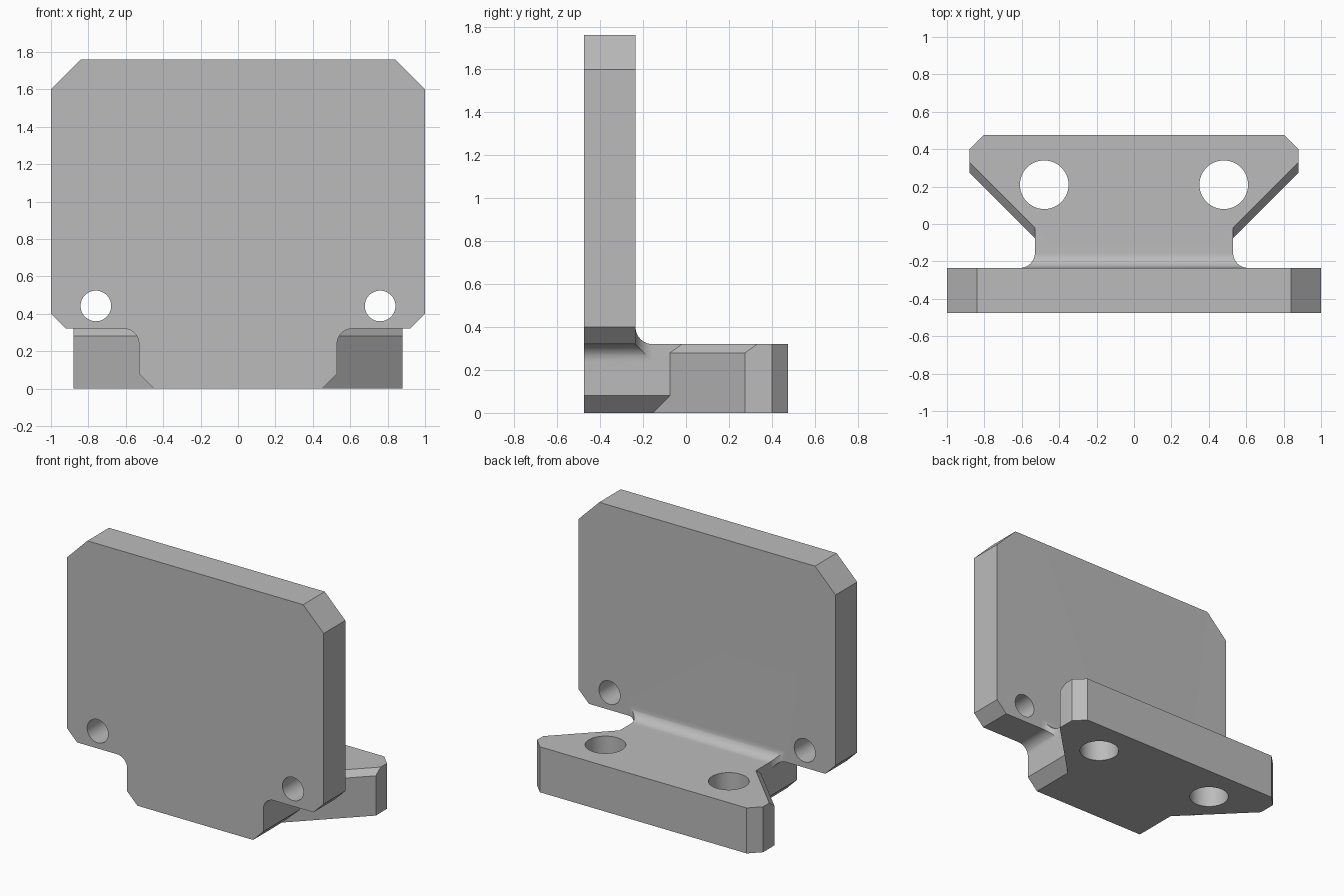
import bpy, bmesh
from math import cos, sin, radians

if "Cube" in bpy.data.objects:
    bpy.data.objects.remove(bpy.data.objects["Cube"])

grey = bpy.data.materials.new("plain grey")
grey.use_nodes = True
grey.diffuse_color = (0.5, 0.5, 0.5, 1)
grey.node_tree.nodes["Principled BSDF"].inputs["Base Color"].default_value = (0.5, 0.5, 0.5, 1)

FRONT, REAR = -0.475, 0.475      # depth limits
BACK = -0.235                    # rear face of the upright plate
DECK = 0.32                      # top of the foot
HEIGHT = 1.76
NECK = 0.53                      # half width of the neck
R = 0.08                         # fillet radius


def arc(cx, cy, r, start, end, n=14):
    angles = [radians(start + (end - start) * i / n) for i in range(n + 1)]
    return [(cx + r * cos(a), cy + r * sin(a)) for a in angles]


def mirrored(half):
    return half + [(-x, y) for x, y in reversed(half)]


def loft(name, rings):
    """Solid skinned through rings of equal point count."""
    bm = bmesh.new()
    loops = [[bm.verts.new(p) for p in ring] for ring in rings]
    n = len(loops[0])
    for a, b in zip(loops, loops[1:]):
        for i in range(n):
            j = (i + 1) % n
            bm.faces.new((a[i], a[j], b[j], b[i]))
    bm.faces.new(loops[0])
    bm.faces.new(loops[-1])
    bmesh.ops.recalc_face_normals(bm, faces=bm.faces)
    mesh = bpy.data.meshes.new(name)
    bm.to_mesh(mesh)
    bm.free()
    mesh.materials.append(grey)
    obj = bpy.data.objects.new(name, mesh)
    bpy.context.collection.objects.link(obj)
    return obj


def prism(name, pts, axis, lo, hi):
    place = {"x": lambda p, d: (d, p[0], p[1]),
             "y": lambda p, d: (p[0], d, p[1]),
             "z": lambda p, d: (p[0], p[1], d)}[axis]
    return loft(name, [[place(p, d) for p in pts] for d in (lo, hi)])


def combine(target, tool, operation):
    mod = target.modifiers.new(operation.lower(), "BOOLEAN")
    mod.object, mod.operation, mod.solver = tool, operation, "EXACT"
    bpy.context.view_layer.objects.active = target
    bpy.ops.object.modifier_apply(modifier=mod.name)
    bpy.data.objects.remove(tool)


# Upright plate and neck: where the front, side and top outlines meet
front = mirrored([(NECK - R, 0), (NECK, R)]
                 + arc(NECK + R, DECK - R, R, 180, 90)
                 + [(0.92, DECK), (1, 0.4), (1, 1.6), (0.84, HEIGHT)])
side = ([(FRONT, -0.1), (0, -0.1), (0, DECK)]
        + arc(BACK + R, DECK + R, R, 270, 180)
        + [(BACK, 1.9), (FRONT, 1.9)])
plan = mirrored([(NECK, 0.1)]
                + arc(NECK + R, BACK + R, R, 180, 270)
                + [(1.1, BACK), (1.1, -0.6)])
bracket = prism("bracket", front, "y", -0.6, 0.6)
combine(bracket, prism("side_outline", side, "x", -1.2, 1.2), "INTERSECT")
combine(bracket, prism("top_outline", plan, "z", -0.2, 2), "INTERSECT")

# Flared foot, with its slanted upper edges chamfered
foot = mirrored([(0.45, -0.155), (0.88, 0.275), (0.88, 0.4), (0.805, REAR)])
slanted = [y < 0.3 for _, y in foot]
rings = [[(x, y, z) for x, y in foot] for z in (0, DECK - 0.04)]
rings.append([(x, y + 0.056 * s, DECK) for (x, y), s in zip(foot, slanted)])
combine(bracket, loft("foot", rings), "UNION")

# Mounting holes in the foot and the plate
for s in (-1, 1):
    hole = arc(s * 0.48, 0.21, 0.13, 0, 352.5, 47)
    combine(bracket, prism("foot_hole", hole, "z", -0.2, 0.6), "DIFFERENCE")
    hole = arc(s * 0.76, 0.442, 0.082, 0, 352.5, 47)
    combine(bracket, prism("plate_hole", hole, "y", -0.8, 0), "DIFFERENCE")

# Smooth the fillets and holes, keep other edges sharp
bpy.ops.object.select_all(action="DESELECT")
bracket.select_set(True)
bpy.context.view_layer.objects.active = bracket
bpy.ops.object.shade_smooth_by_angle(angle=radians(25))
